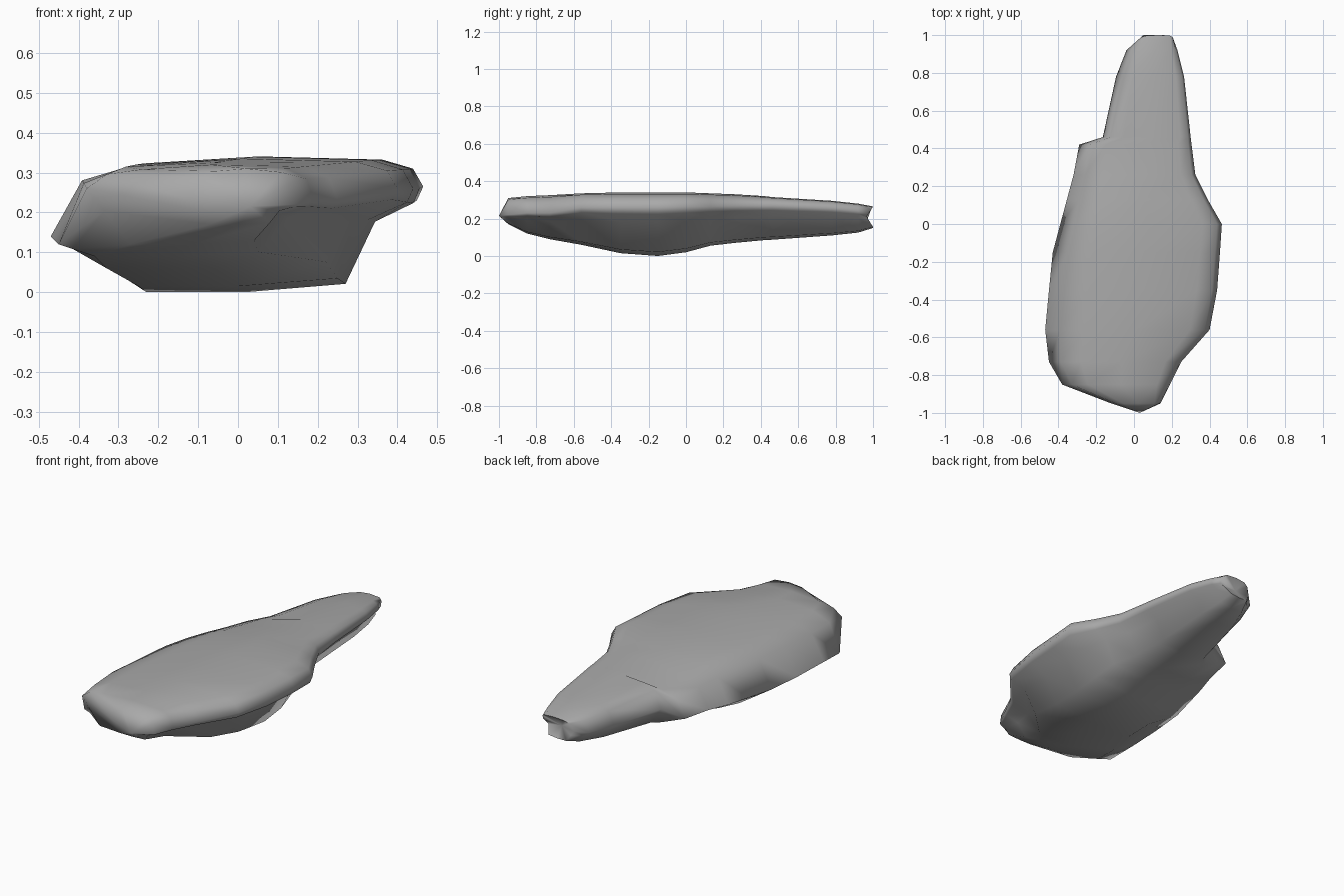
import bpy
import bmesh

default_cube = bpy.data.objects.get("Cube")
if default_cube:
    bpy.data.objects.remove(default_cube, do_unlink=True)


def flat_material(name, colour):
    material = bpy.data.materials.new(name)
    material.use_nodes = True
    material.diffuse_color = colour
    material.node_tree.nodes["Principled BSDF"].inputs["Base Color"].default_value = colour
    return material


def mix(start, end, amount):
    return start + (end - start) * amount


def rock_section(y, left, left_z, right, right_z, top, crown, keel_left, keel_right, keel_z):
    """One ring of the slab: sharp rims, a flat top and a narrower keel."""
    outline = [
        (left, left_z),
        (mix(left, right, 0.09), mix(left_z, top, crown)),
        (mix(left, right, 0.24), mix(left_z, top, 0.2 + crown)),
        (mix(left, right, 0.55), top),
        (mix(left, right, 0.88), mix(right_z, top, 0.9)),
        (mix(left, right, 0.97), mix(right_z, top, 0.6)),
        (right, right_z),
        (mix(keel_right, right, 0.92), mix(keel_z, right_z, 0.86)),
        (mix(keel_right, right, 0.4), mix(keel_z, right_z, 0.68)),
        (keel_right, mix(keel_z, right_z, 0.08)),
        (mix(keel_left, keel_right, 0.5), keel_z),
        (keel_left, keel_z),
        (mix(left, keel_left, 0.4), mix(left_z, keel_z, 0.4)),
    ]
    return [(x, y, z) for x, z in outline]


def loft(name, sections, front_tip, back_tip, material):
    """Bridge the rings, notch the back rim and close both ends with a fan."""
    bm = bmesh.new()
    rings = [[bm.verts.new(point) for point in rock_section(*s)] for s in sections]
    for vert in rings[-1]:
        vert.co.y = min(1, back_tip[1] + 0.65 * abs(vert.co.z - back_tip[2]))
    count = len(rings[0])
    for ring, following in zip(rings, rings[1:]):
        for i in range(count):
            j = (i + 1) % count
            bm.faces.new((ring[i], ring[j], following[j], following[i]))
    for ring, tip in ((rings[0], front_tip), (rings[-1], back_tip)):
        centre = bm.verts.new(tip)
        for i in range(count):
            bm.faces.new((ring[i], ring[(i + 1) % count], centre))
    bmesh.ops.recalc_face_normals(bm, faces=bm.faces[:])
    mesh = bpy.data.meshes.new(name)
    bm.to_mesh(mesh)
    bm.free()
    mesh.materials.append(material)
    rock = bpy.data.objects.new(name, mesh)
    bpy.context.collection.objects.link(rock)
    return rock


# Front to back: y, left rim x and z, right rim x and z, top, left crown,
# keel x range, keel z
sections = [
    (-.95, -.12, .23, .14, .22, .31, .72, -.07, .08, .17),
    (-.85, -.38, .26, .19, .23, .32, .6, -.27, .04, .12),
    (-.73, -.45, .12, .25, .23, .325, .75, -.36, .05, .09),
    (-.56, -.47, .14, .40, .26, .335, .72, -.33, .22, .06),
    (-.35, -.45, .13, .44, .26, .34, .72, -.25, .25, .015),
    (-.15, -.43, .13, .455, .26, .34, .72, -.23, .27, 0),
    (0, -.39, .13, .465, .265, .34, .72, -.20, .27, .02),
    (.13, -.355, .13, .39, .265, .335, .68, -.18, .25, .055),
    (.26, -.32, .14, .325, .27, .33, .6, -.16, .20, .07),
    (.42, -.29, .145, .305, .27, .32, .52, -.14, .18, .085),
    (.46, -.165, .18, .30, .27, .315, .72, -.10, .18, .087),
    (.78, -.095, .19, .265, .255, .295, .72, -.03, .18, .11),
    (.92, -.04, .19, .23, .24, .28, .72, .02, .17, .125),
    (1, .02, .20, .21, .225, .265, .72, .05, .16, .15),
]

# Flat rock slab with a notched narrow end
stone_grey = flat_material("stone_grey", (0.4, 0.4, 0.4, 1))
rock = loft("rock_slab", sections, (.03, -1, .215), (.10, .965, .21), stone_grey)

# Soft shading with only the sharpest rims kept crisp
bpy.ops.object.select_all(action="DESELECT")
rock.select_set(True)
bpy.context.view_layer.objects.active = rock
bpy.ops.object.shade_smooth_by_angle(angle=1.5)
